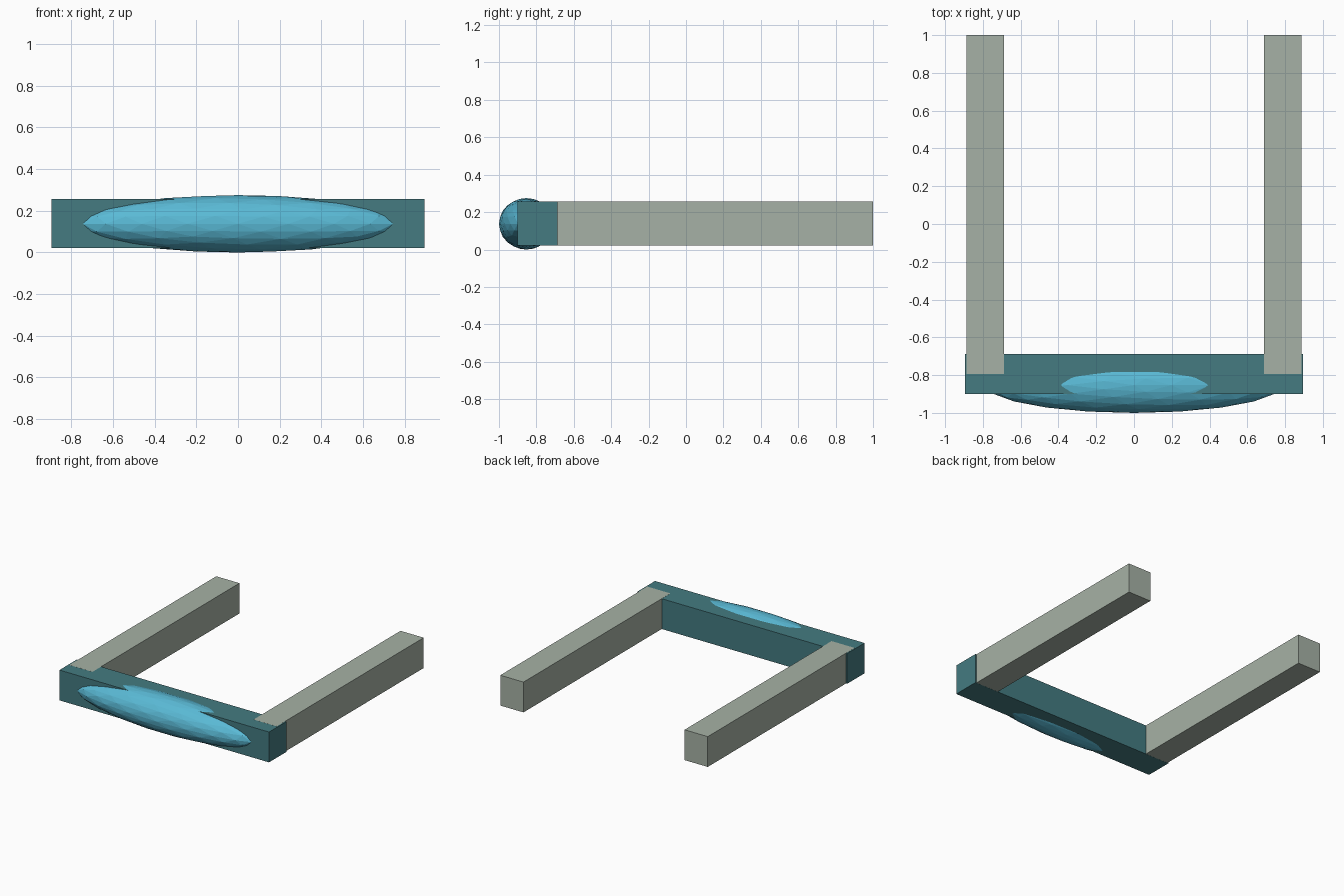
import bpy

cube = bpy.data.objects.get("Cube")
if cube:
    bpy.data.objects.remove(cube, do_unlink=True)


def material(name, srgb):
    color = [(c / 255) ** 2.2 for c in srgb] + [1.0]
    mat = bpy.data.materials.new(name)
    mat.use_nodes = True
    mat.diffuse_color = color
    mat.node_tree.nodes["Principled BSDF"].inputs["Base Color"].default_value = color
    return mat


def finish(name, mat):
    obj = bpy.context.object
    obj.name = name
    obj.data.materials.append(mat)
    bpy.ops.object.transform_apply(location=False, rotation=False, scale=True)
    return obj


def box(name, low, high, mat):
    center = [(a + b) / 2 for a, b in zip(low, high)]
    bpy.ops.mesh.primitive_cube_add(size=1, location=center)
    bpy.context.object.scale = [b - a for a, b in zip(low, high)]
    return finish(name, mat)


grey = material("warm grey", (165, 176, 164))
teal = material("dark teal", (70, 122, 128))
blue = material("sky blue", (90, 184, 212))

# Cross bar at the front
box("cross_bar", (-0.895, -0.9, 0.022), (0.895, -0.687, 0.256), teal)

# Two long arms let into the bar, a hair proud on top
for side, x in (("left", 0.787), ("right", -0.787)):
    box(side + "_arm", (x - 0.099, -0.793, 0.0225), (x + 0.099, 1.0, 0.2565), grey)

# Faceted stretched bulge through the middle of the bar
bpy.ops.mesh.primitive_ico_sphere_add(subdivisions=3, radius=1, location=(0, -0.853, 0.1375))
bpy.context.object.scale = (0.785, 0.147, 0.1375)
finish("front_bulge", blue)
